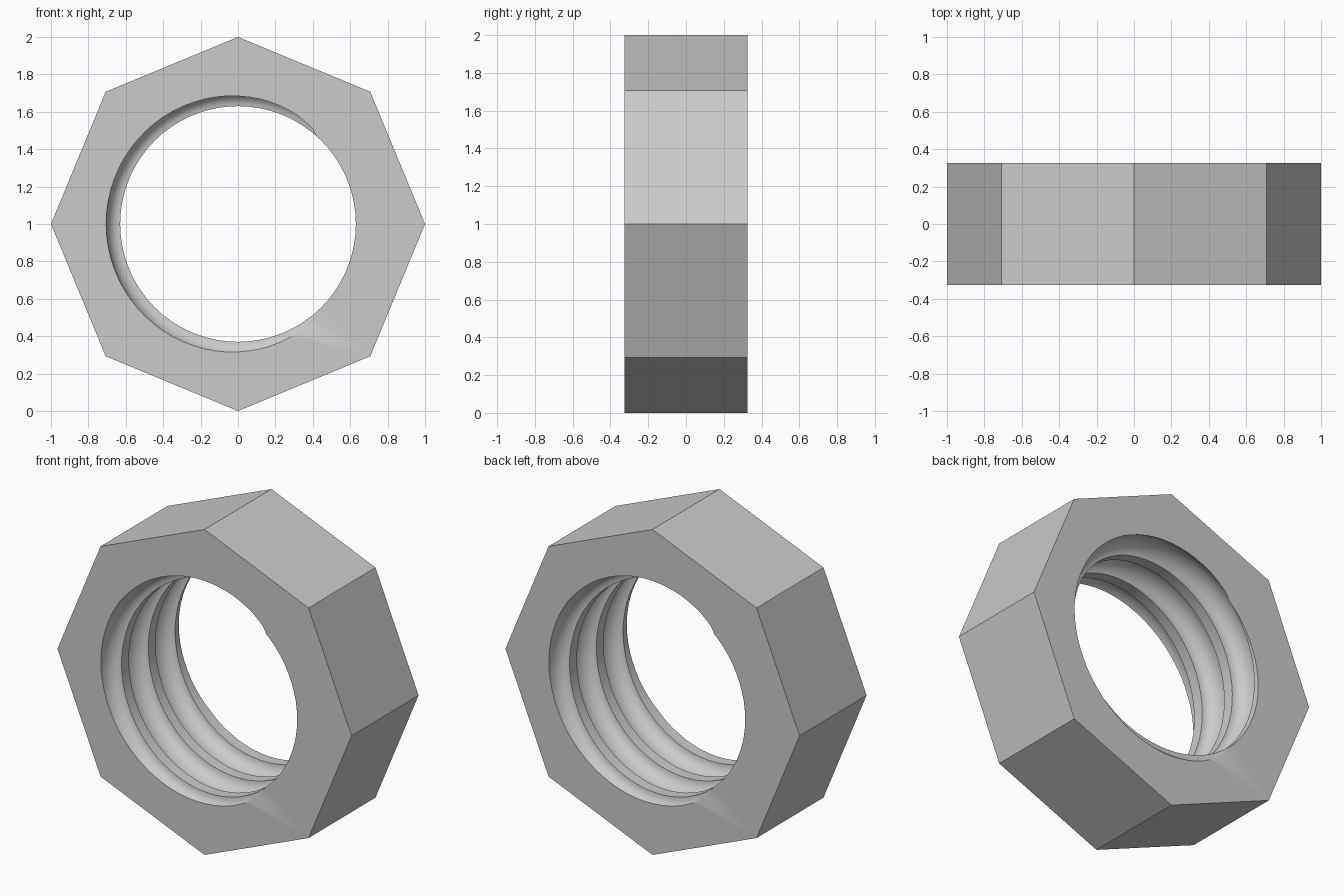
import bpy, bmesh
from math import sin, cos, pi

cube = bpy.data.objects.get("Cube")
if cube:
    bpy.data.objects.remove(cube, do_unlink=True)

HALF = 0.325        # half thickness of the nut
SIDES = 8
BORE = 0.63         # radius at the thread crest
PITCH = 0.26
GROOVE_W = 0.095    # half width of the groove
GROOVE_D = 0.075    # depth of the groove
STEPS = 72          # segments per turn
ARC = 14            # segments across the groove

# material
steel = bpy.data.materials.new("steel_grey")
steel.use_nodes = True
colour = (0.6, 0.6, 0.6, 1)
steel.diffuse_color = colour
steel.node_tree.nodes["Principled BSDF"].inputs["Base Color"].default_value = colour

# thread profile over one pitch: flat crest, rounded groove, flat crest
profile = [(-PITCH / 2, BORE)]
for i in range(ARC + 1):
    a = pi * i / ARC
    profile.append((-GROOVE_W * cos(a), BORE + GROOVE_D * sin(a)))
profile.append((PITCH / 2, BORE))

# right-handed helical sweep, longer than the nut at both ends
bm = bmesh.new()
rows = []
for s in range(int(-1.5 * STEPS), 4 * STEPS + 1):
    a = 2 * pi * s / STEPS
    y = -HALF + PITCH * s / STEPS
    rows.append([bm.verts.new((-r * cos(a), y + t, 1 + r * sin(a))) for t, r in profile])
for p, q in zip(rows, rows[1:]):
    for j in range(len(profile) - 1):
        bm.faces.new((p[j], p[j + 1], q[j + 1], q[j]))
bmesh.ops.remove_doubles(bm, verts=bm.verts[:], dist=0.0001)

# trim the thread flush with both faces
for side in (-1, 1):
    bmesh.ops.bisect_plane(bm, geom=bm.verts[:] + bm.edges[:] + bm.faces[:], dist=0.0001,
                           plane_co=(0, side * HALF, 0), plane_no=(0, side, 0),
                           clear_outer=True)
bmesh.ops.remove_doubles(bm, verts=bm.verts[:], dist=0.0002)

# octagonal outline and the flat faces around the bore
rings = []
for side in (-1, 1):
    lip = [e for e in bm.edges if e.is_boundary
           and all(abs(v.co.y - side * HALF) < 0.001 for v in e.verts)]
    ring = [bm.verts.new((sin(2 * pi * k / SIDES), side * HALF, 1 + cos(2 * pi * k / SIDES)))
            for k in range(SIDES)]
    outline = [bm.edges.new((ring[k - 1], ring[k])) for k in range(SIDES)]
    bmesh.ops.triangle_fill(bm, edges=lip + outline, use_beauty=True, normal=(0, side, 0))
    rings.append(ring)

# outer flats
front, back = rings
for k in range(SIDES):
    bm.faces.new((front[k - 1], front[k], back[k], back[k - 1]))
bmesh.ops.recalc_face_normals(bm, faces=bm.faces[:])

mesh = bpy.data.meshes.new("octagonal_nut")
bm.to_mesh(mesh)
bm.free()
mesh.materials.append(steel)
nut = bpy.data.objects.new("octagonal_nut", mesh)
bpy.context.collection.objects.link(nut)

bpy.ops.object.select_all(action='DESELECT')
nut.select_set(True)
bpy.context.view_layer.objects.active = nut
bpy.ops.object.shade_smooth_by_angle(angle=pi / 6)
